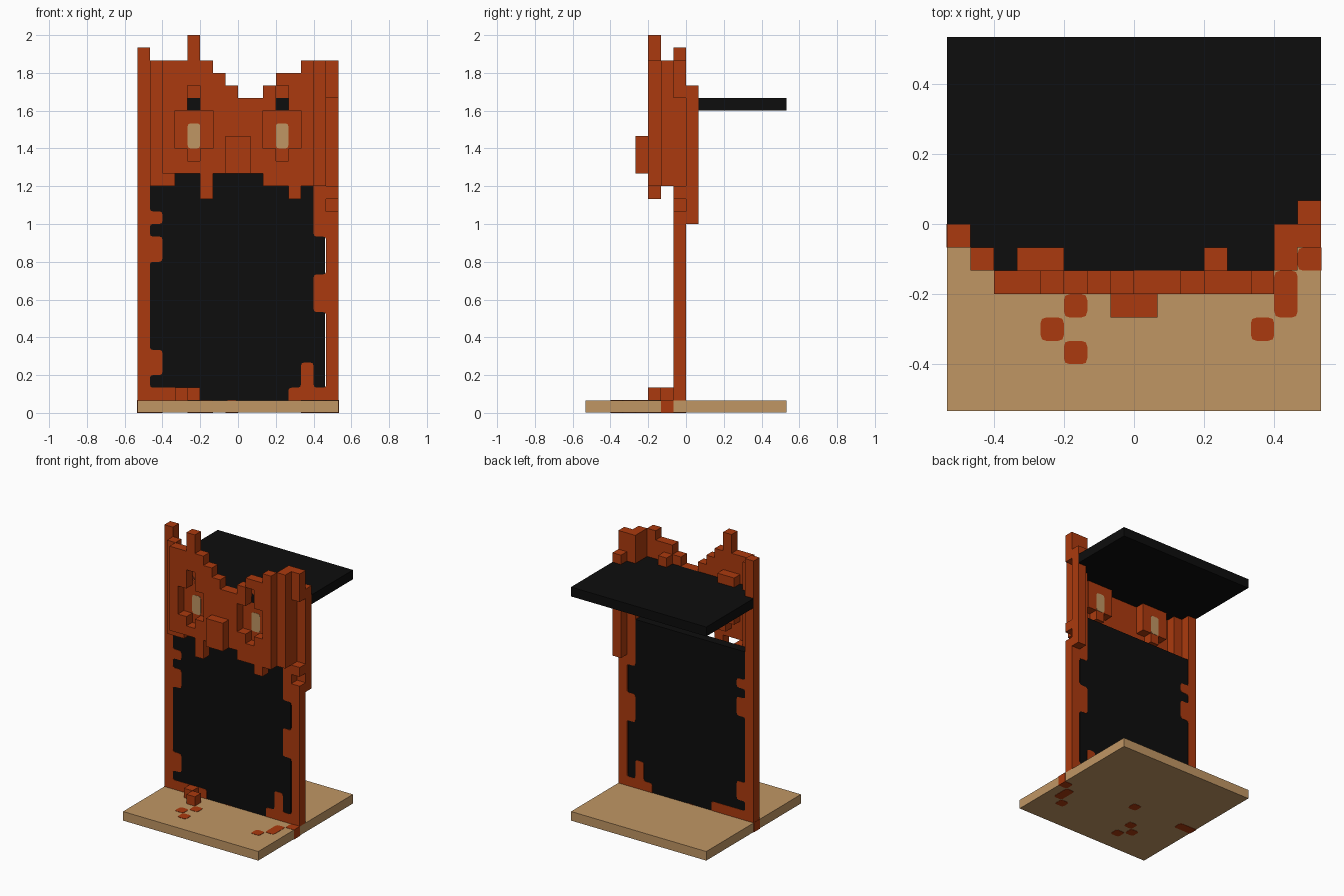
import bpy, bmesh
from mathutils import Vector

if "Cube" in bpy.data.objects:
    bpy.data.objects.remove(bpy.data.objects["Cube"])

U = 1 / 15          # one block
E = 0.03            # tiny overlap, in blocks


def material(name, rgb):
    m = bpy.data.materials.new(name)
    m.diffuse_color = (*rgb, 1)
    m.use_nodes = True
    b = m.node_tree.nodes["Principled BSDF"]
    b.inputs["Base Color"].default_value = (*rgb, 1)
    b.inputs["Roughness"].default_value = 0.9
    return m


RUST = material("rust", (0.41, 0.042, 0.0044))
TAN = material("tan", (0.527, 0.305, 0.127))
BLACK = material("black", (0.004, 0.004, 0.004))


def finish(name, bm, mat):
    """Scale from blocks to units, centre on x and y, and make the object."""
    for v in bm.verts:
        v.co = ((v.co.x - 8) * U, (v.co.y - 8) * U, v.co.z * U)
    bmesh.ops.recalc_face_normals(bm, faces=bm.faces)
    me = bpy.data.meshes.new(name)
    bm.to_mesh(me)
    bm.free()
    me.materials.append(mat)
    ob = bpy.data.objects.new(name, me)
    bpy.context.collection.objects.link(ob)
    return ob


def blocks(name, mat, *boxes):
    """Union of whole-block boxes (x0, x1, y0, y1, z0, z1), outer skin only."""
    cells = {(x, y, z) for a, b, c, d, e, f in boxes
             for x in range(a, b) for y in range(c, d) for z in range(e, f)}
    bm, verts = bmesh.new(), {}
    for cell in cells:
        for ax in range(3):
            for s in (0, 1):
                n = list(cell)
                n[ax] += 2 * s - 1
                if tuple(n) in cells:
                    continue
                quad = []
                for i, j in ((0, 0), (1, 0), (1, 1), (0, 1)):
                    p = list(cell)
                    p[ax] += s
                    p[(ax + 1) % 3] += i
                    p[(ax + 2) % 3] += j
                    p = tuple(p)
                    if p not in verts:
                        verts[p] = bm.verts.new(p)
                    quad.append(verts[p])
                bm.faces.new(quad if s else quad[::-1])
    return finish(name, bm, mat)


def plate(name, mat, outline, axis, lo, hi, soft=lambda a, b: False):
    """Extruded outline; corners chosen by soft() are rounded."""
    pts, n = [], len(outline)
    for i, p in enumerate(outline):
        p = Vector(p)
        if soft(*p):
            a = p + (Vector(outline[i - 1]) - p).normalized() * 0.25
            b = p + (Vector(outline[(i + 1) % n]) - p).normalized() * 0.25
            pts += [a, a * 0.25 + p * 0.5 + b * 0.25, b]
        else:
            pts.append(p)
    bm = bmesh.new()
    at = (lambda p, t: (p.x, t, p.y)) if axis == "y" else (lambda p, t: (p.x, p.y, t))
    face = bm.faces.new([bm.verts.new(at(p, lo)) for p in pts])
    ext = bmesh.ops.extrude_face_region(bm, geom=[face])["geom"]
    step = Vector(at(Vector((0, 0)), hi - lo))
    bmesh.ops.translate(bm, verts=[v for v in ext if isinstance(v, bmesh.types.BMVert)], vec=step)
    return finish(name, bm, mat)


def rect(a, b, c, d):
    return [(a, c), (b, c), (b, d), (a, d)]


# Base slab and the stains that run right through it
plate("base", TAN, rect(0, 16, 0, 16), "z", E, 1)
stains = [(4, 5, 3, 4), (5, 6, 2, 3), (5, 6, 4, 5), (13, 14, 3, 4),
          (14, 15, 4, 6), (7, 8, 7, 8), (-E, 2, 7, 8), (15, 16 + E, 6, 7)]
for i, s in enumerate(stains):
    plate(f"base_stain_{i + 1}", RUST, rect(*s), "z", 0, 1 + E,
          lambda x, y: 0 <= x <= 16)

# Dark back panel with ragged rusty borders
plate("panel", BLACK, rect(0.9, 14.9, 1, 19), "y", 7 + E, 8 - E)
plate("left_border", RUST,
      [(0, 1), (5, 1), (5, 2), (1, 2), (1, 3), (2, 3), (2, 5), (1, 5), (1, 12), (2, 12),
       (2, 14), (1, 14), (1, 15), (2, 15), (2, 16), (1, 16), (1, 19), (0, 19)],
      "y", 7, 8, lambda x, z: x > 0 and 1 < z < 19)
plate("right_border", RUST,
      [(12, 1), (16, 1), (16, 16), (15, 16), (15, 18), (14, 18), (14, 14), (15, 14), (15, 11),
       (14, 11), (14, 8), (15, 8), (15, 2), (14, 2), (14, 4), (13, 4), (13, 2), (12, 2)],
      "y", 7, 8, lambda x, z: x < 16 and 1 < z < 18 and not (x == 15 and z > 15))
blocks("floor_rubble", RUST, (3, 4, 6, 7, 1, 2), (4, 5, 5, 6, 1, 2))

# Roof slab, stepped around the side posts
plate("roof", BLACK,
      [(0, 8), (1, 8), (1, 7), (2, 7), (2, 6), (14, 6), (14, 8), (15, 8),
       (15, 9), (16, 9), (16, 16), (0, 16)], "z", 24, 25)

# Side posts beside the face
blocks("left_post", RUST, (0, 1, 7, 8, 19, 29), (1, 2, 6, 7, 18, 28), (2, 3, 6, 7, 18, 19))
blocks("right_post", RUST, (14, 15, 6, 8, 18, 28), (15, 16, 8, 9, 15, 26),
       (15, 16, 7, 8, 25, 28), (15, 16, 7, 8, 17, 18))

# Face layer: bottom and top height of each column, with eye sockets left open
bottoms = [19, 19, 19, 17, 19, 19, 19, 19, 18, 18, 17, 18]
tops = [28, 28, 30, 28, 27, 26, 25, 25, 26, 27, 27, 28]
face = []
for i, (lo, hi) in enumerate(zip(bottoms, tops)):
    x = i + 2
    gap = (20, 26) if x in (4, 11) else (21, 24) if x in (3, 5, 10, 12) else (lo, lo)
    face += [(x, x + 1, 5, 6, lo, gap[0]), (x, x + 1, 5, 6, gap[1], hi)]
blocks("face", RUST, *face)
blocks("nose", RUST, (7, 9, 4, 5, 19, 22))

# Recessed sockets and the pale eyes set through them
for side, x in (("right", 4), ("left", 11)):
    blocks(f"{side}_socket", RUST, (x - 1, x + 2, 6, 7, 21, 24), (x, x + 1, 6, 7, 20, 26))
    plate(f"{side}_eye", TAN, rect(x, x + 1, 21, 23), "y", 6 - E, 7 + E, lambda a, b: True)
blocks("roof_chip", RUST, (3, 4, 6, 7, 25, 26))
